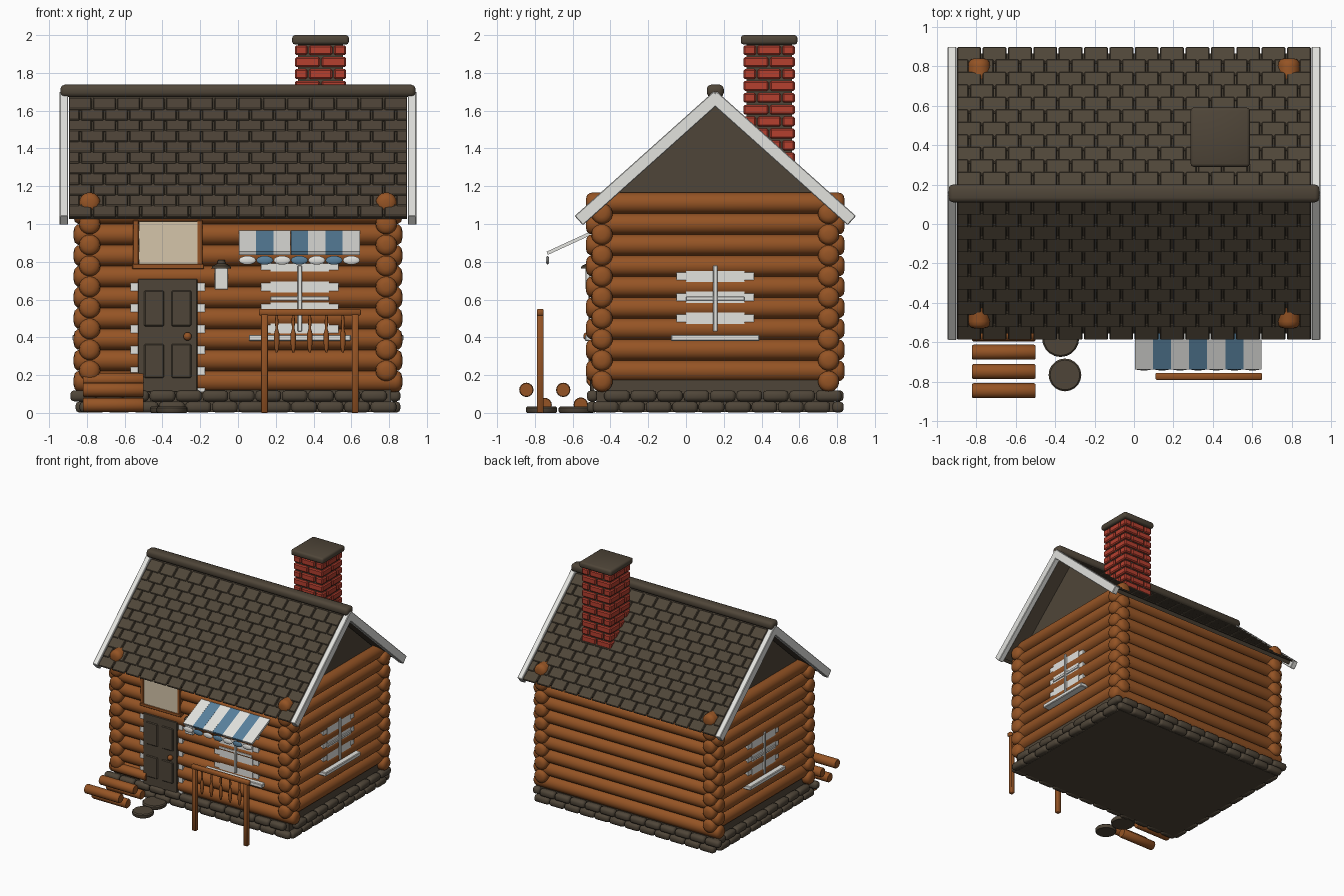
import bpy, bmesh, math
from mathutils import Matrix, Vector

if "Cube" in bpy.data.objects:
    bpy.data.objects.remove(bpy.data.objects["Cube"])

T = Matrix.Translation
R = Matrix.Rotation


def mat(name, c):
    m = bpy.data.materials.new(name)
    m.diffuse_color = (*c, 1)
    m.use_nodes = True
    m.node_tree.nodes["Principled BSDF"].inputs["Base Color"].default_value = m.diffuse_color
    return m


LOG = mat("log brown", (0.30, 0.088, 0.018))
DARK = mat("dark umber", (0.078, 0.060, 0.040))
WHITE = mat("trim white", (0.76, 0.76, 0.73))
BRICK = mat("brick red", (0.46, 0.050, 0.028))
BLUE = mat("awning blue", (0.10, 0.22, 0.34))
BEIGE = mat("cream", (0.66, 0.56, 0.40))


class Part:
    """Collects primitives into one named object."""

    def __init__(self, name, material):
        self.name, self.material, self.bm = name, material, bmesh.new()

    def box(self, c, size, bevel=0.0, m=Matrix(), seg=1):
        vs = bmesh.ops.create_cube(self.bm, size=1, matrix=m @ T(c) @ Matrix.Diagonal((*size, 1)))['verts']
        if bevel:
            es = list({e for v in vs for e in v.link_edges})
            bmesh.ops.bevel(self.bm, geom=es, offset=bevel, segments=seg, profile=0.5, affect='EDGES')

    def lathe(self, profile, m, n=16):
        rings = [[self.bm.verts.new(m @ Vector((r * math.cos(2 * math.pi * i / n), r * math.sin(2 * math.pi * i / n), h)))
                  for i in range(n)] for r, h in profile]
        for a, b in zip(rings, rings[1:]):
            for i in range(n):
                j = (i + 1) % n
                self.bm.faces.new((a[i], a[j], b[j], b[i]))
        self.bm.faces.new(rings[0][::-1])
        self.bm.faces.new(rings[-1])

    def log(self, c, r, half, axis):
        q = [(0.35 * r, half), (0.72 * r, half - 0.10 * r), (0.93 * r, half - 0.32 * r), (r, half - 0.65 * r)]
        rot = R(math.pi / 2, 4, 'Y' if axis == 'x' else 'X')
        self.lathe([(a, -h) for a, h in q] + q[::-1], T(c) @ rot, 18)

    def done(self, angle=50):
        bmesh.ops.recalc_face_normals(self.bm, faces=self.bm.faces)
        me = bpy.data.meshes.new(self.name)
        self.bm.to_mesh(me)
        self.bm.free()
        me.materials.append(self.material)
        me.polygons.foreach_set("use_smooth", [True] * len(me.polygons))
        me.set_sharp_from_angle(angle=math.radians(angle))
        ob = bpy.data.objects.new(self.name, me)
        bpy.context.collection.objects.link(ob)


CY = 0.155  # depth of the ridge line

# log walls, the two directions interleaved
fb, sd = Part("front_back_logs", LOG), Part("side_logs", LOG)
for k in range(9):
    for s in (-1, 1):
        fb.log((0, CY + s * 0.60, 0.167 + 0.111 * k), 0.0565, 0.87, 'x')
        sd.log((s * 0.785, CY, 0.223 + 0.111 * k), 0.0565, 0.685, 'y')
fb.done()
sd.done()

# foundation core and two courses of stones
p = Part("foundation_core", DARK)
p.box((0, CY, 0.092), (1.62, 1.26, 0.175))
p.done()
p = Part("foundation_stones", DARK)
for row in range(2):
    z = 0.031 + 0.059 * row
    for s in (-1, 1):
        for i in range(12):
            p.box((-0.77 + 0.14 * i - (0.05 if row else 0), CY + s * 0.65, z), (0.136, 0.06, 0.058), 0.02, seg=2)
        for i in range(9):
            p.box((s * 0.83, CY - 0.56 + 0.14 * i + (0.04 if row else -0.02), z), (0.06, 0.136, 0.058), 0.02, seg=2)
p.done(60)

# gable infill
p = Part("gable", DARK)
ends = [[p.bm.verts.new((x, CY + y, z)) for y, z in ((-0.60, 1.10), (0.60, 1.10), (0, 1.64))] for x in (-0.775, 0.775)]
p.bm.faces.new(ends[0])
p.bm.faces.new(ends[1])
for i in range(3):
    j = (i + 1) % 3
    p.bm.faces.new((ends[0][i], ends[0][j], ends[1][j], ends[1][i]))
p.done(30)

# roof: local y runs down the slope, local z is the slope normal
ANG = math.atan2(0.64, 0.715)
slab, sh, barge = Part("roof_slab", DARK), Part("roof_shingles", DARK), Part("bargeboards", WHITE)
for s in (-1, 1):
    c, n = math.cos(ANG), math.sin(ANG)
    M = T((0, CY, 1.665)) @ Matrix(((s, 0, 0, 0), (0, s * c, s * n, 0), (0, -n, c, 0), (0, 0, 0, 1)))
    slab.box((0, 0.47, 0), (1.79, 0.94, 0.03), m=M)
    for row in range(11):
        half = row % 2
        for i in range(14 + half):
            x0 = max(-0.9, -0.9 + 0.1286 * (i - 0.5 * half)) + 0.004
            x1 = min(0.9, -0.9 + 0.1286 * (i + 1 - 0.5 * half)) - 0.004
            m = M @ T(((x0 + x1) / 2, 0.07 + 0.085 * row, 0.021)) @ R(math.radians(-5), 4, 'X').inverted()
            m = M @ T(((x0 + x1) / 2, 0.07 + 0.085 * row, 0.021)) @ R(math.radians(5), 4, 'X')
            sh.box((0, 0, 0), (x1 - x0, 0.10, 0.016), 0.005, m=m)
    for e in (-1, 1):
        barge.box((e * 0.922, 0.475, 0.0), (0.045, 0.99, 0.066), 0.004, m=M)
slab.done(30)
sh.done(30)
barge.done(30)
p = Part("ridge_cap", DARK)
p.box((0, CY, 1.705), (1.88, 0.09, 0.065), 0.022, seg=2)
p.done()

# chimney
CX, CH = 0.437, 0.44
p = Part("chimney_core", DARK)
p.box((CX, CH, 1.62), (0.24, 0.24, 0.66))
p.done(30)
p = Part("chimney_bricks", BRICK)
for row in range(10):
    spans = ((-0.135, -0.004), (0.004, 0.135)) if row % 2 else ((-0.135, -0.07), (-0.062, 0.062), (0.07, 0.135))
    for q in range(4):
        m = T((CX, CH, 1.92 - 0.063 * row)) @ R(q * math.pi / 2, 4, 'Z')
        for a, b in spans:
            p.box(((a + b) / 2, -0.12, 0), (b - a, 0.032, 0.052), 0.008, m=m)
p.done(30)
p = Part("chimney_cap", DARK)
p.box((CX, CH, 1.975), (0.30, 0.30, 0.05), 0.015, seg=2)
p.done()

# windows: front, right and left, local -y is outward
for nm, m in (("front", T((0.327, -0.445, 0))),
              ("right", T((0.785, CY, 0)) @ R(math.pi / 2, 4, 'Z')),
              ("left", T((-0.785, CY, 0)) @ R(-math.pi / 2, 4, 'Z'))):
    p = Part(nm + "_window", WHITE)
    p.box((0, -0.022, 0.60), (0.41, 0.043, 0.38), m=m)
    p.box((0, -0.025, 0.60), (0.31, 0.049, 0.36), m=m)
    p.box((0, -0.035, 0.605), (0.022, 0.06, 0.35), 0.003, m=m)
    p.box((0, -0.030, 0.605), (0.31, 0.056, 0.022), 0.003, m=m)
    p.box((0, -0.05, 0.397), (0.54 if nm == "front" else 0.47, 0.08, 0.033), 0.005, m=m)
    p.done(30)

# door
DX = -0.372
p = Part("door_frame", WHITE)
p.box((DX, -0.466, 0.42), (0.395, 0.045, 0.62))
p.done(30)
p = Part("door", DARK)
p.box((DX, -0.48, 0.41), (0.315, 0.055, 0.60), 0.004)
for s in (-1, 1):
    p.box((DX + s * 0.072, -0.508, 0.553), (0.105, 0.014, 0.19), 0.006)
    p.box((DX + s * 0.072, -0.508, 0.275), (0.105, 0.014, 0.18), 0.006)
p.done(30)
p = Part("door_knob", LOG)
bmesh.ops.create_uvsphere(p.bm, u_segments=16, v_segments=10, radius=0.022, matrix=T((-0.267, -0.522, 0.405)))
p.done()

# panel over the door
p = Part("panel_frame", LOG)
p.box((DX + 0.002, -0.485, 0.775), (0.38, 0.05, 0.025), 0.003)
for s in (-1, 1):
    p.box((DX + s * 0.17, -0.48, 0.90), (0.03, 0.05, 0.24), 0.003)
p.done(30)
p = Part("cream_panel", BEIGE)
p.box((DX + 0.005, -0.48, 0.90), (0.315, 0.05, 0.225))
p.done(30)

# wall lantern
p = Part("lantern_body", WHITE)
p.box((-0.088, -0.51, 0.71), (0.072, 0.045, 0.115), 0.004)
p.done(30)
p = Part("lantern_cap", DARK)
p.lathe([(0.052, 0.765), (0.048, 0.778), (0.022, 0.79), (0.018, 0.81)], T((-0.088, -0.505, 0)), 12)
p.done(30)

# striped awning with scalloped edge
white, blue = Part("awning_white_stripes", WHITE), Part("awning_blue_stripes", BLUE)
for i in range(7):
    p = blue if i % 2 else white
    x = 0.05 + 0.0917 * i
    p.box((0, 0, 0), (0.0915, 0.292, 0.018), m=T((x, -0.602, 0.906)) @ R(math.radians(24.7), 4, 'X'))
    bmesh.ops.create_uvsphere(p.bm, u_segments=16, v_segments=8, radius=1,
                              matrix=T((x, -0.733, 0.808)) @ Matrix.Diagonal((0.045, 0.009, 0.023, 1)))
white.done(40)
blue.done(40)

# porch railing
p = Part("railing", LOG)
for x in (0.14, 0.62):
    p.box((x, -0.772, 0.265), (0.035, 0.035, 0.53), 0.003)
p.box((0.38, -0.772, 0.533), (0.54, 0.036, 0.034), 0.005)
for i in range(5):
    p.lathe([(0.005, 0.32), (0.011, 0.34), (0.015, 0.375), (0.014, 0.42), (0.007, 0.445), (0.009, 0.48), (0.007, 0.52)],
            T((0.205 + 0.0875 * i, -0.772, 0)), 10)
p.done()

# firewood
p = Part("firewood", LOG)
for y, z in ((-0.845, 0.122), (-0.65, 0.122), (-0.748, 0.042), (-0.557, 0.044), (-0.49, 0.175)):
    p.lathe([(0.034, -0.16), (0.038, -0.154), (0.038, 0.154), (0.034, 0.16)],
            T((-0.66, y, z)) @ R(math.pi / 2, 4, 'Y'), 16)
p.done(40)

# stepping stones
p = Part("stepping_stones", DARK)
for x, y, r in ((-0.35, -0.765, 0.083), (-0.372, -0.58, 0.094)):
    p.lathe([(r - 0.006, 0), (r, 0.008), (r, 0.026), (r - 0.008, 0.034)], T((x, y, 0)), 20)
p.done(40)
